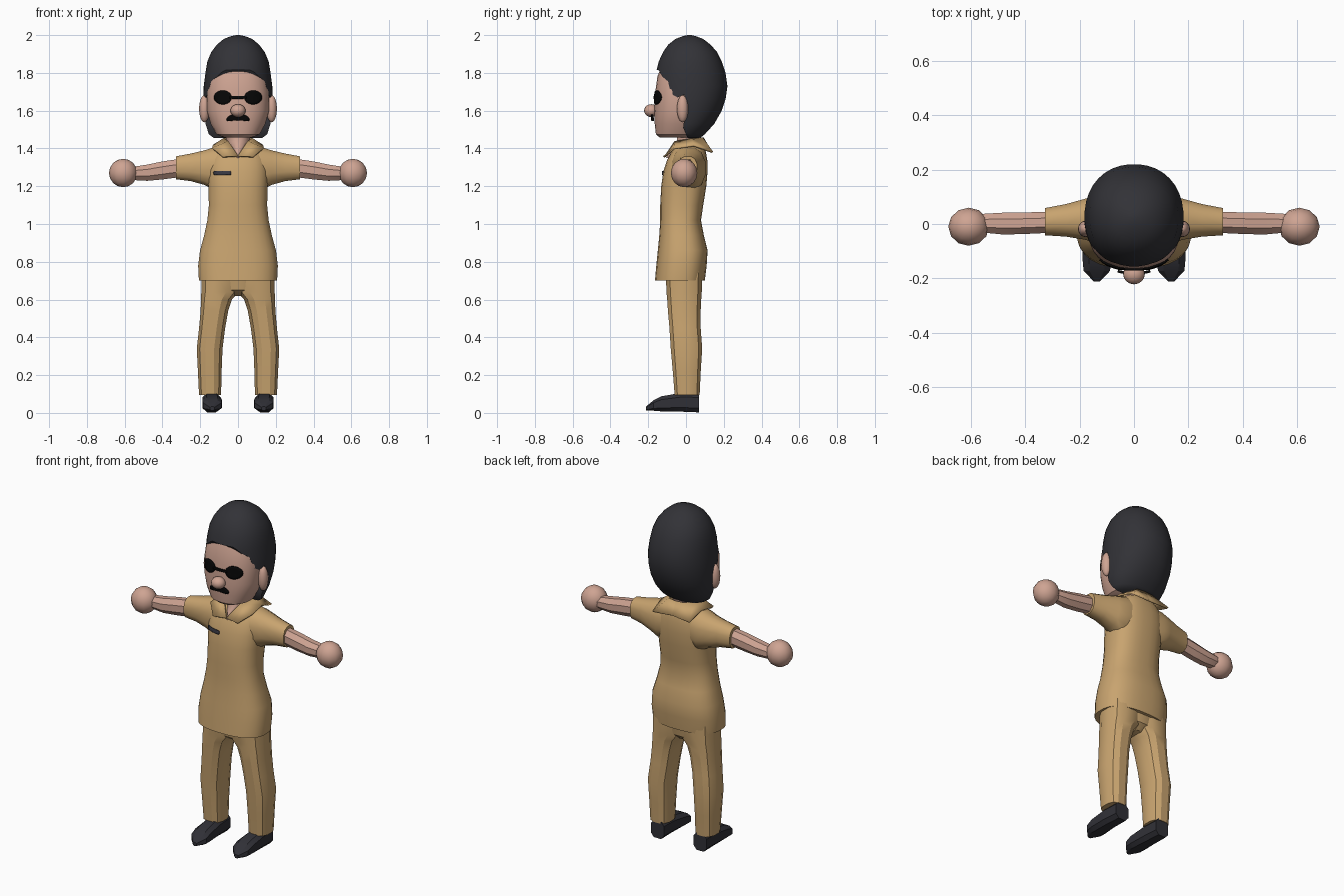
import bpy, bmesh, math
from mathutils import Vector
from mathutils.bvhtree import BVHTree

if "Cube" in bpy.data.objects:
    bpy.data.objects.remove(bpy.data.objects["Cube"])


def material(name, rgb):
    m = bpy.data.materials.new(name)
    m.diffuse_color = (*rgb, 1)
    m.use_nodes = True
    m.node_tree.nodes["Principled BSDF"].inputs["Base Color"].default_value = m.diffuse_color
    return m


SKIN = material("skin", (0.62, 0.37, 0.29))
CLOTH = material("tan cloth", (0.58, 0.37, 0.16))
HAIR = material("charcoal hair", (0.032, 0.032, 0.038))
SHOE = material("dark leather", (0.03, 0.03, 0.038))
BLACK = material("black", (0.002, 0.002, 0.002))
TAG = material("tag grey", (0.04, 0.04, 0.055))


def finish(name, bm, mat, mirror=False, thick=0, angle=35):
    bmesh.ops.recalc_face_normals(bm, faces=bm.faces)
    me = bpy.data.meshes.new(name)
    bm.to_mesh(me)
    bm.free()
    ob = bpy.data.objects.new(name, me)
    bpy.context.collection.objects.link(ob)
    me.materials.append(mat)
    if thick:
        s = ob.modifiers.new("thickness", 'SOLIDIFY')
        s.thickness = thick
        s.offset = 0
    if mirror:
        ob.modifiers.new("mirror", 'MIRROR')
    smooth(ob, angle)
    return ob


def smooth(ob, angle):
    bpy.ops.object.select_all(action='DESELECT')
    ob.select_set(True)
    bpy.context.view_layer.objects.active = ob
    if angle:
        bpy.ops.object.shade_smooth_by_angle(angle=math.radians(angle))


def loft(name, axis, rings, mat, n=24, p=2.0, **kw):
    """Rings are (position, a0, a1, b0, b1): extents of a rounded section."""
    bm = bmesh.new()
    loops = []
    for t, a0, a1, b0, b1 in rings:
        loop = []
        for i in range(n):
            ang = 2 * math.pi * (i + 0.5) / n
            c, s = math.cos(ang), math.sin(ang)
            a = (a0 + a1) / 2 + (a1 - a0) / 2 * math.copysign(abs(c) ** (2 / p), c)
            b = (b0 + b1) / 2 + (b1 - b0) / 2 * math.copysign(abs(s) ** (2 / p), s)
            co = {'x': (t, a, b), 'y': (a, t, b), 'z': (a, b, t)}[axis]
            loop.append(bm.verts.new(co))
        loops.append(loop)
    for l0, l1 in zip(loops, loops[1:]):
        for i in range(n):
            j = (i + 1) % n
            bm.faces.new((l0[i], l0[j], l1[j], l1[i]))
    bm.faces.new(loops[0])
    bm.faces.new(loops[-1])
    return finish(name, bm, mat, **kw)


def sym(rings):
    return [(z, -rx, rx, yf, yb) for z, rx, yf, yb in rings]


def ball(name, centre, scale, mat, u=16, v=10, **kw):
    bm = bmesh.new()
    bmesh.ops.create_uvsphere(bm, u_segments=u, v_segments=v, radius=1)
    for w in bm.verts:
        w.co = Vector(centre) + Vector(w.co[i] * scale[i] for i in range(3))
    return finish(name, bm, mat, **kw)


def decal(name, target, cx, cz, rx, rz, mat, p=2.0, lift=0.004, thick=0.007, droop=0.0, mirror=False):
    """Thin plate wrapped on the front of the target."""
    me = target.data
    tree = BVHTree.FromPolygons([v.co for v in me.vertices], [f.vertices for f in me.polygons])
    bm = bmesh.new()

    def point(r, ang):
        c, s = math.cos(ang), math.sin(ang)
        x = cx + r * rx * math.copysign(abs(c) ** (2 / p), c)
        z = cz + r * rz * math.copysign(abs(s) ** (2 / p), s) - droop * (x - cx) ** 2
        hit = tree.ray_cast(Vector((x, -1, z)), Vector((0, 1, 0)))[0]
        return bm.verts.new((x, (hit.y if hit else -0.1) - lift, z))

    n = 24
    mid = point(0, 0)
    loops = [[point(r, 2 * math.pi * i / n) for i in range(n)] for r in (0.35, 0.7, 1)]
    for i in range(n):
        j = (i + 1) % n
        bm.faces.new((mid, loops[0][i], loops[0][j]))
        for l0, l1 in zip(loops, loops[1:]):
            bm.faces.new((l0[i], l1[i], l1[j], l0[j]))
    return finish(name, bm, mat, mirror=mirror, thick=thick)


# Head
face = loft("face", 'z', sym([
    (1.458, 0.075, -0.14, 0.04), (1.475, 0.115, -0.16, 0.06), (1.53, 0.145, -0.166, 0.08),
    (1.60, 0.165, -0.168, 0.1), (1.70, 0.166, -0.163, 0.1), (1.78, 0.155, -0.152, 0.1),
    (1.85, 0.135, -0.125, 0.1)]), SKIN, n=32, p=2.3)
ball("nose", (0, -0.184, 1.60), (0.04, 0.038, 0.034), SKIN)
ball("ear", (0.178, -0.018, 1.61), (0.028, 0.03, 0.072), SKIN, mirror=True)

# Hair: full cap with the face opening cut out
hair = loft("hair", 'z', sym([
    (1.455, 0.13, -0.1, 0.075), (1.475, 0.155, -0.12, 0.10), (1.53, 0.172, -0.15, 0.15),
    (1.60, 0.182, -0.165, 0.19), (1.66, 0.183, -0.166, 0.21), (1.73, 0.182, -0.165, 0.22),
    (1.80, 0.173, -0.16, 0.21), (1.86, 0.163, -0.145, 0.19), (1.91, 0.142, -0.122, 0.165),
    (1.95, 0.112, -0.094, 0.13), (1.98, 0.075, -0.055, 0.09), (1.995, 0.035, -0.015, 0.05),
    (2.0, 0.01, 0.01, 0.03)]), HAIR, n=36, p=2.15, angle=0)
bm = bmesh.new()
hairline = [(-0.3, 1.82), (-0.145, 1.815), (-0.125, 1.78), (-0.095, 1.755), (-0.08, 1.69),
            (-0.045, 1.67), (-0.01, 1.685), (0.005, 1.62), (-0.01, 1.55), (-0.015, 1.51),
            (0.015, 1.44), (-0.3, 1.40)]
side = bm.faces.new([bm.verts.new((-0.4, y, z)) for y, z in hairline])
ext = bmesh.ops.extrude_face_region(bm, geom=[side])
bmesh.ops.translate(bm, vec=(0.8, 0, 0), verts=[g for g in ext["geom"] if isinstance(g, bmesh.types.BMVert)])
cutter = finish("hairline_cutter", bm, HAIR, angle=0)
cutter.hide_render = True
cut = hair.modifiers.new("hairline", 'BOOLEAN')
cut.operation = 'DIFFERENCE'
cut.solver = 'EXACT'
cut.object = cutter
smooth(hair, 0)
bpy.ops.object.modifier_apply(modifier=cut.name)
bpy.data.objects.remove(cutter)
smooth(hair, 40)

# Glasses and moustache
decal("lens", face, 0.08, 1.67, 0.046, 0.037, BLACK, mirror=True)
decal("glasses_bridge", face, 0, 1.67, 0.045, 0.007, BLACK, p=6)
decal("moustache", face, 0, 1.567, 0.06, 0.018, BLACK, p=2.6, lift=0.014, thick=0.009, droop=4)

# Neck and open throat
loft("neck", 'z', sym([(1.35, 0.012, -0.107, 0.06), (1.39, 0.04, -0.085, 0.07),
                       (1.435, 0.065, -0.05, 0.08), (1.50, 0.065, -0.05, 0.08)]), SKIN, n=16)

# Shirt body, hem to shoulders
shirt = loft("shirt", 'z', sym([
    (0.70, 0.208, -0.165, 0.10), (0.78, 0.212, -0.158, 0.11), (0.86, 0.202, -0.15, 0.115),
    (0.94, 0.18, -0.142, 0.095), (1.02, 0.163, -0.137, 0.08), (1.10, 0.155, -0.137, 0.092),
    (1.20, 0.158, -0.132, 0.108), (1.28, 0.162, -0.12, 0.115), (1.34, 0.155, -0.10, 0.113),
    (1.385, 0.135, -0.075, 0.105), (1.415, 0.10, -0.045, 0.095), (1.43, 0.07, -0.03, 0.08)]),
    CLOTH, n=28, p=2.5)
loft("sleeve", 'x', [
    (0.06, -0.08, 0.10, 1.20, 1.42), (0.13, -0.075, 0.105, 1.18, 1.408),
    (0.18, -0.06, 0.095, 1.205, 1.392), (0.25, -0.048, 0.075, 1.225, 1.375),
    (0.328, -0.043, 0.06, 1.235, 1.36)], CLOTH, n=12, p=2.4, mirror=True)
decal("chest_tag", shirt, -0.083, 1.27, 0.046, 0.01, TAG, p=10)

# Collar folded outwards around the neck
inner = [(0, -0.108, 1.36), (0.05, -0.058, 1.435), (0.075, 0.03, 1.45), (0.05, 0.085, 1.455), (0, 0.09, 1.455)]
outer = [(0.08, -0.118, 1.355), (0.135, -0.062, 1.40), (0.13, 0.04, 1.415), (0.12, 0.14, 1.38), (0, 0.13, 1.385)]
bm = bmesh.new()
a, b = [[bm.verts.new(c) for c in row] for row in (inner, outer)]
for i in range(4):
    bm.faces.new((a[i], a[i + 1], b[i + 1], b[i]))
finish("collar", bm, CLOTH, mirror=True, thick=0.01, angle=20)

# Forearms and round hands
loft("forearm", 'x', [
    (0.30, -0.035, 0.048, 1.245, 1.35), (0.40, -0.04, 0.046, 1.232, 1.335),
    (0.48, -0.042, 0.045, 1.225, 1.318), (0.56, -0.034, 0.04, 1.23, 1.305),
    (0.60, -0.03, 0.03, 1.24, 1.30)], SKIN, n=8, mirror=True)
ball("hand", (0.608, -0.01, 1.27), (0.075, 0.07, 0.075), SKIN, u=12, v=8, mirror=True)

# Trousers
loft("trouser_leg", 'z', [
    (0.095, 0.088, 0.208, -0.062, 0.074), (0.22, 0.085, 0.214, -0.072, 0.08),
    (0.34, 0.08, 0.22, -0.083, 0.088), (0.45, 0.066, 0.208, -0.09, 0.08),
    (0.54, 0.05, 0.2, -0.098, 0.08), (0.60, 0.03, 0.198, -0.102, 0.083),
    (0.64, -0.005, 0.197, -0.106, 0.086), (0.75, -0.02, 0.196, -0.11, 0.09)],
    CLOTH, n=12, p=2.5, mirror=True, angle=30)
loft("trouser_seat", 'z', sym([(0.618, 0.03, -0.05, 0.04), (0.65, 0.10, -0.095, 0.075),
                               (0.75, 0.15, -0.11, 0.09)]), CLOTH, n=16, p=2.5)

# Pointed shoes
loft("shoe", 'y', [
    (0.068, 0.095, 0.185, 0.0, 0.108), (-0.03, 0.09, 0.19, 0.004, 0.108),
    (-0.13, 0.083, 0.192, 0.006, 0.09), (-0.172, 0.085, 0.188, 0.01, 0.068),
    (-0.212, 0.125, 0.148, 0.012, 0.034)], SHOE, n=8, p=3, mirror=True, angle=20)
